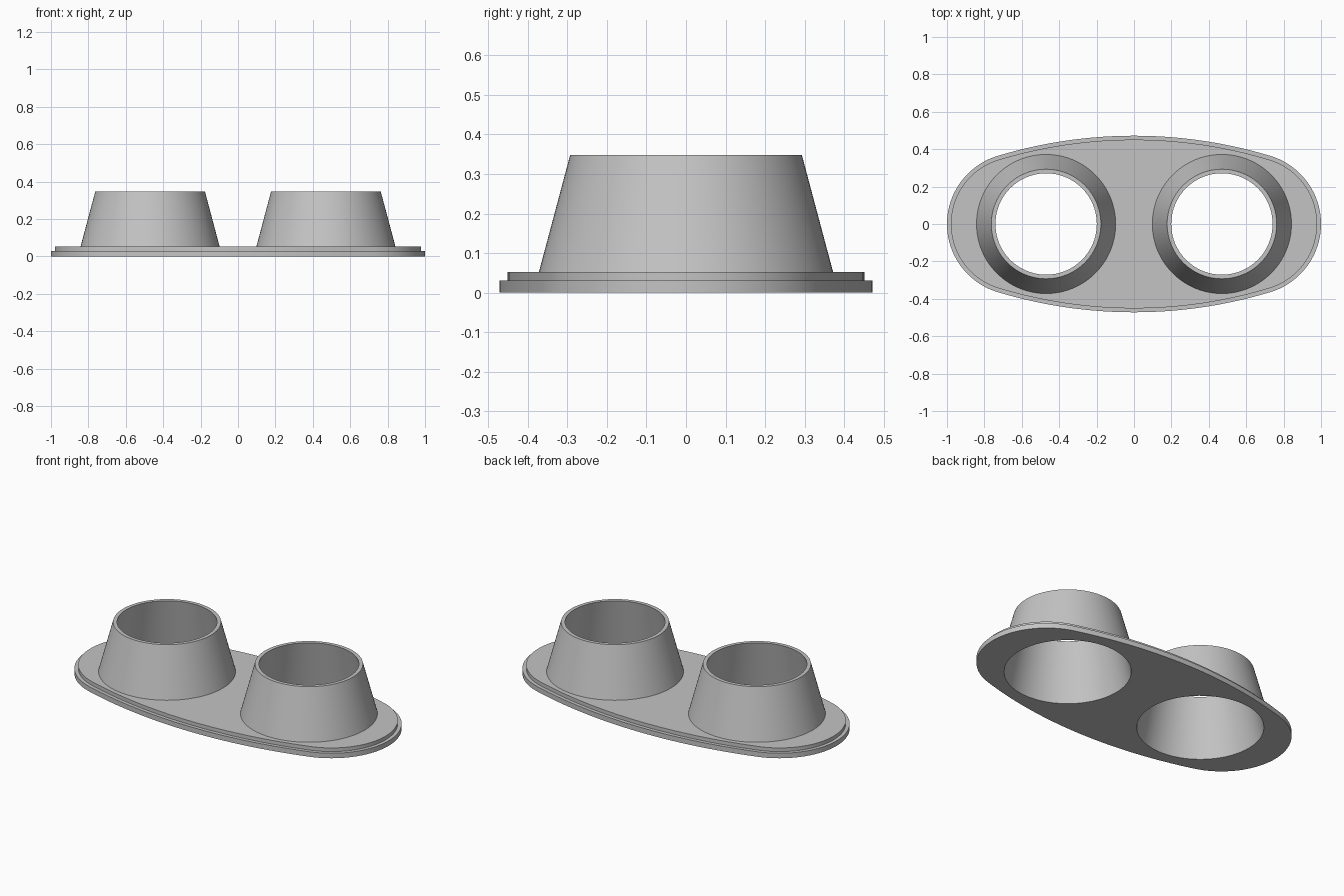
import bpy, bmesh, math
from math import sin, cos, pi

if "Cube" in bpy.data.objects:
    bpy.data.objects.remove(bpy.data.objects["Cube"], do_unlink=True)

grey = bpy.data.materials.new("plain grey")
colour = (0.55, 0.55, 0.55, 1)
grey.diffuse_color = colour
grey.use_nodes = True
grey.node_tree.nodes["Principled BSDF"].inputs["Base Color"].default_value = colour

# Main dimensions
HALF_Y, END_X, END_R = 0.472, 0.62, 0.38
STEP_Z, PLATE_Z, TOP_Z = 0.03, 0.052, 0.348
CUP_X, SIDES = 0.47, 96
BASE_OUT, TOP_OUT, BASE_IN, TOP_IN = 0.372, 0.293, 0.345, 0.271
# Radius of the long side arcs, tangent to the round ends
SIDE_R = (END_X**2 + HALF_Y**2 - END_R**2) / (2 * (HALF_Y - END_R))


def arc(cx, cy, r, start, end, n):
    """Points along an arc, without its last point."""
    return [(cx + r * cos(start + (end - start) * i / n),
             cy + r * sin(start + (end - start) * i / n)) for i in range(n)]


def outline(inset):
    """Oval of four tangent arcs, moved inwards by inset."""
    drop = SIDE_R - HALF_Y
    a = math.atan2(drop, END_X)
    end, side = END_R - inset, SIDE_R - inset
    return (arc(END_X, 0, end, -a, a, 40)
            + arc(0, -drop, side, a, pi - a, 32)
            + arc(-END_X, 0, end, pi - a, pi + a, 40)
            + arc(0, drop, side, pi + a, 2 * pi - a, 32))


def circle(cx, r):
    return arc(cx, 0, r, 0, 2 * pi, SIDES)


def add_loop(bm, points, z):
    verts = [bm.verts.new((x, y, z)) for x, y in points]
    edges = [bm.edges.new((v, verts[i - 1])) for i, v in enumerate(verts)]
    return verts, edges


def join_loops(bm, low, high):
    for i in range(len(low)):
        bm.faces.new((low[i - 1], low[i], high[i], high[i - 1]))


def finish(bm, name):
    mesh = bpy.data.meshes.new(name)
    bm.to_mesh(mesh)
    bm.free()
    mesh.materials.append(grey)
    obj = bpy.data.objects.new(name, mesh)
    bpy.context.collection.objects.link(obj)
    bpy.ops.object.select_all(action="DESELECT")
    obj.select_set(True)
    bpy.context.view_layer.objects.active = obj
    bpy.ops.object.shade_smooth_by_angle(angle=math.radians(30))


# Stepped base plate with two round openings
bm = bmesh.new()
loops = [add_loop(bm, outline(inset), z) for inset, z in
         ((0, 0), (0, STEP_Z), (0.021, STEP_Z), (0.021, PLATE_Z))]
for low, high in zip(loops, loops[1:]):
    join_loops(bm, low[0], high[0])
for rim, radius, z, up in ((loops[0], BASE_IN, 0, -1), (loops[-1], BASE_OUT, PLATE_Z, 1)):
    edges = list(rim[1])
    for side in (-1, 1):
        edges += add_loop(bm, circle(side * CUP_X, radius), z)[1]
    cap = bmesh.ops.triangle_fill(bm, edges=edges, use_beauty=True, normal=(0, 0, up))
    for face in cap["geom"]:
        if isinstance(face, bmesh.types.BMFace):
            face.normal_update()
            if face.normal.z * up < 0:
                face.normal_flip()
finish(bm, "base_plate")

# Tapered open cups: outer wall, rim, inner wall
for name, side in (("right_cup", -1), ("left_cup", 1)):
    bm = bmesh.new()
    rings = [add_loop(bm, circle(side * CUP_X, r), z)[0] for r, z in
             ((BASE_OUT, PLATE_Z), (TOP_OUT, TOP_Z), (TOP_IN, TOP_Z), (BASE_IN, 0))]
    for low, high in zip(rings, rings[1:]):
        join_loops(bm, low, high)
    finish(bm, name)
